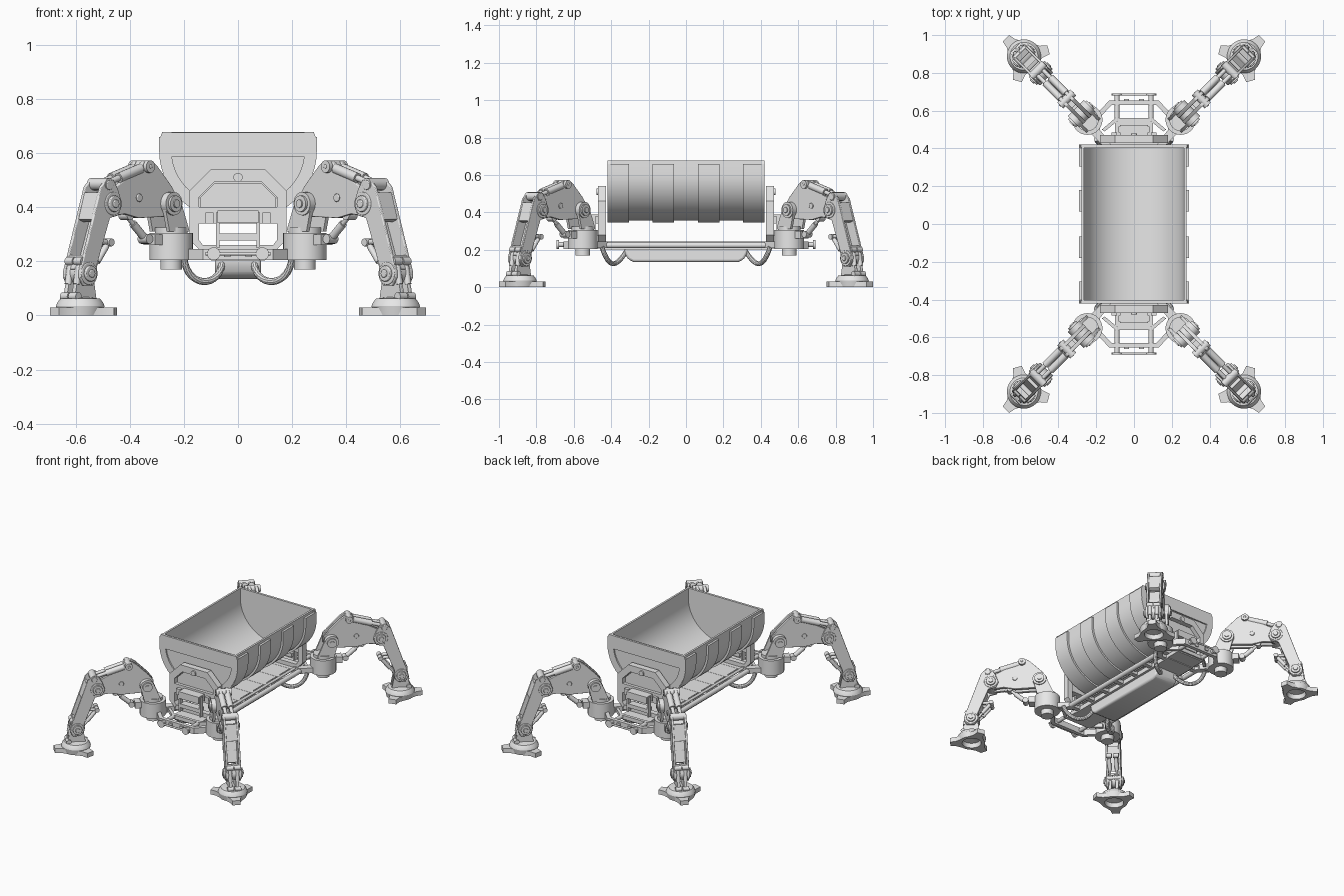
import bpy, bmesh, math
from mathutils import Vector, Matrix

cube = bpy.data.objects.get("Cube")
if cube:
    bpy.data.objects.remove(cube, do_unlink=True)

GREY = (0.8, 0.8, 0.8, 1)
mat = bpy.data.materials.new("plain grey")
mat.use_nodes = True
mat.diffuse_color = GREY
mat.node_tree.nodes["Principled BSDF"].inputs["Base Color"].default_value = GREY


def prism(bm, pts, a, b, axis="y"):
    """Extrude an outline from a to b along an axis."""
    put = {"y": lambda u, v, w: (u, w, v), "z": lambda u, v, w: (u, v, w),
           "x": lambda u, v, w: (w, u, v)}[axis]
    lo = [bm.verts.new(put(u, v, a)) for u, v in pts]
    hi = [bm.verts.new(put(u, v, b)) for u, v in pts]
    n = len(pts)
    bm.faces.new(lo)
    bm.faces.new(hi[::-1])
    for i in range(n):
        j = (i + 1) % n
        bm.faces.new((lo[i], hi[i], hi[j], lo[j]))


def box(bm, c, s):
    m = Matrix.Translation(c) @ Matrix.Diagonal((*s, 1))
    bmesh.ops.create_cube(bm, size=1, matrix=m)


def rod(bm, p, q, r, n=16):
    p, q = Vector(p), Vector(q)
    rot = (q - p).to_track_quat("Z", "Y").to_matrix().to_4x4()
    bmesh.ops.create_cone(bm, cap_ends=True, segments=n, radius1=r, radius2=r,
                          depth=(q - p).length, matrix=Matrix.Translation((p + q) / 2) @ rot)


def path(bm, pts, r):
    for p, q in zip(pts, pts[1:]):
        rod(bm, p, q, r, 10)
        bmesh.ops.create_uvsphere(bm, u_segments=10, v_segments=6, radius=r,
                                  matrix=Matrix.Translation(q))


def lathe(bm, prof, c, n=28):
    rings = [[bm.verts.new((c + r * math.cos(math.tau * i / n), r * math.sin(math.tau * i / n), z))
              for i in range(n)] for r, z in prof]
    for a, b in zip(rings, rings[1:] + rings[:1]):
        for i in range(n):
            j = (i + 1) % n
            bm.faces.new((a[i], a[j], b[j], b[i]))


def joint(bm, r, z, size, w):
    """Stepped pivot across a leg."""
    for k, extra in ((1, 0), (0.7, 0.01), (0.35, 0.016)):
        rod(bm, (r, -w - extra, z), (r, w + extra, z), size * k, 24)


def piston(bm, p, q, r, y=0.0):
    p, q = Vector((p[0], y, p[1])), Vector((q[0], y, q[1]))
    rod(bm, p, q, r * 0.6)
    rod(bm, p.lerp(q, 0.12), p.lerp(q, 0.65), r)
    for e in (p, q):
        rod(bm, e - Vector((0, r * 1.5, 0)), e + Vector((0, r * 1.5, 0)), r * 1.2)


def mesh_of(name, bm):
    bmesh.ops.recalc_face_normals(bm, faces=bm.faces[:])
    me = bpy.data.meshes.new(name)
    bm.to_mesh(me)
    bm.free()
    me.materials.append(mat)
    me.shade_smooth()
    me.set_sharp_from_angle(angle=math.radians(32))
    return me


def place(name, me, matrix=Matrix(), bevel=0):
    ob = bpy.data.objects.new(name, me)
    bpy.context.collection.objects.link(ob)
    ob.matrix_world = matrix
    if bevel:
        m = ob.modifiers.new("bevel", "BEVEL")
        m.width, m.segments, m.limit_method = bevel, 3, "ANGLE"


TOP = 0.677


def trough(rx, top, bottom, lean=0.0, n=28):
    """U shaped cross-section from one rim to the other."""
    mid = 0.605
    arc = [(rx * math.cos(math.pi * i / n), mid - (mid - bottom) * math.sin(math.pi * i / n))
           for i in range(n + 1)]
    return [(rx - lean, top), (rx, top - 0.025)] + arc + [(-rx, top - 0.025), (lean - rx, top)]


# Hopper shell, end walls with recessed panels, and ribs
bm = bmesh.new()
prism(bm, trough(0.277, TOP, 0.357) + trough(0.264, TOP, 0.37)[::-1], -0.41, 0.41)
for s in (-1, 1):
    prism(bm, trough(0.288, TOP, 0.352, 0.01), s * 0.403, s * 0.411)
    prism(bm, trough(0.29, TOP, 0.35, 0.01) + trough(0.245, TOP, 0.395)[::-1], s * 0.408, s * 0.42)
    box(bm, (0, s * 0.414, 0.632), (0.5, 0.012, 0.088))
place("hopper", mesh_of("hopper", bm))
bm = bmesh.new()
for y in (-0.362, -0.122, 0.122, 0.362):
    prism(bm, trough(0.291, 0.66, 0.345) + trough(0.274, 0.66, 0.36)[::-1], y - 0.057, y + 0.057)
place("hopper_ribs", mesh_of("hopper_ribs", bm))

# Lower deck with side rails and cross bars
bm = bmesh.new()
box(bm, (0, 0, 0.218), (0.2, 0.9, 0.03))
for s in (-1, 1):
    rod(bm, (s * 0.16, -0.46, 0.225), (s * 0.16, 0.46, 0.225), 0.016)
    rod(bm, (s * 0.125, -0.42, 0.235), (s * 0.125, 0.42, 0.235), 0.009)
for i in range(7):
    box(bm, (0, -0.42 + 0.14 * i, 0.222), (0.32, 0.03, 0.024))
place("lower_deck", mesh_of("lower_deck", bm))

# Belly pod with rounded ends
bm = bmesh.new()
end = [(0.33, 0.21), (0.326, 0.18), (0.31, 0.15), (0.28, 0.135)]
prism(bm, end + [(-y, z) for y, z in end[::-1]], -0.085, 0.085, "x")
place("belly_pod", mesh_of("belly_pod", bm), bevel=0.012)

# End assemblies, modelled at +y and turned for the front
bm = bmesh.new()
outer = [(0.14, 0.24), (0.18, 0.28), (0.18, 0.46), (0.10, 0.54)]
inner = [(0.13, 0.26), (0.145, 0.28), (0.145, 0.435), (0.085, 0.495)]
mirror = lambda half: half + [(-x, z) for x, z in half[::-1]]
prism(bm, mirror(outer) + mirror(inner)[::-1], 0.428, 0.47)
box(bm, (0, 0.45, 0.245), (0.28, 0.036, 0.03))
prism(bm, mirror([(0.14, 0.395), (0.14, 0.435), (0.085, 0.49)]), 0.428, 0.445)
box(bm, (0, 0.45, 0.37), (0.29, 0.03, 0.06))
rod(bm, (0, 0.43, 0.51), (0, 0.478, 0.51), 0.017)
box(bm, (0, 0.485, 0.365), (0.15, 0.08, 0.045))
box(bm, (0, 0.49, 0.29), (0.145, 0.05, 0.025))
for s in (-1, 1):
    box(bm, (s * 0.075, 0.5, 0.315), (0.012, 0.03, 0.13))
    box(bm, (s * 0.105, 0.46, 0.36), (0.03, 0.05, 0.04))
arch_mesh = mesh_of("end_arch", bm)

bm = bmesh.new()
out = [(0.205, 0.48), (0.205, 0.575), (0.13, 0.655)]
inn = [(0.18, 0.48), (0.18, 0.565), (0.118, 0.63)]
prism(bm, mirror(out) + mirror(inn)[::-1], 0.205, 0.245, "z")
prism(bm, mirror([(0.17, 0.5), (0.1, 0.56)]) + mirror([(0.155, 0.49), (0.095, 0.54)])[::-1],
      0.215, 0.24, "z")
box(bm, (0, 0.5, 0.22), (0.2, 0.1, 0.025))
rod(bm, (-0.12, 0.685, 0.228), (0.12, 0.685, 0.228), 0.006)
for s in (-1, 1):
    rod(bm, (s * 0.09, 0.54, 0.228), (s * 0.09, 0.685, 0.228), 0.013)
    rod(bm, (s * 0.09, 0.68, 0.228), (s * 0.09, 0.692, 0.228), 0.024)
    box(bm, (s * 0.04, 0.657, 0.226), (0.025, 0.01, 0.018))
    prism(bm, [(s * 0.12, 0.42), (s * 0.17, 0.42), (s * 0.26, 0.51), (s * 0.22, 0.55)],
          0.21, 0.245, "z")
bumper_mesh = mesh_of("bumper", bm)

bm = bmesh.new()
for s in (-1, 1):
    ctrl = [Vector(p) for p in ((s * 0.2, 0.45, 0.215), (s * 0.19, 0.41, 0.1),
                                (s * 0.07, 0.38, 0.1), (s * 0.06, 0.32, 0.19))]
    pts = []
    for i in range(15):
        t = i / 14
        u = 1 - t
        pts.append(ctrl[0] * u**3 + ctrl[1] * 3 * u * u * t + ctrl[2] * 3 * u * t * t + ctrl[3] * t**3)
    path(bm, pts, 0.013)
hose_mesh = mesh_of("hoses", bm)
for side, turn in (("back", 0), ("front", math.pi)):
    m = Matrix.Rotation(turn, 4, "Z")
    place(side + "_arch", arch_mesh, m)
    place(side + "_bumper", bumper_mesh, m)
    place(side + "_hoses", hose_mesh, m)

# Leg parts, with x pointing outward from the hip axis
HIP, APEX, KNEE, ANKLE = 0.044, 0.155, 0.35, 0.475
leg = {}
bm = bmesh.new()
rod(bm, (0, 0, 0.205), (0, 0, 0.305), 0.08, 32)
rod(bm, (0, 0, 0.17), (0, 0, 0.21), 0.04, 24)
rod(bm, (0, 0, 0.3), (0, 0, 0.325), 0.06, 32)
for s in (-1, 1):
    prism(bm, [(-0.045, 0.31), (0.06, 0.31), (0.085, 0.41), (0.065, 0.45), (0.025, 0.45), (0, 0.42)],
          s * 0.036, s * 0.052)
box(bm, (0.09, 0, 0.28), (0.05, 0.06, 0.04))
joint(bm, HIP, 0.413, 0.043, 0.06)
leg["hip"] = mesh_of("hip", bm)

bm = bmesh.new()
for s in (-1, 1):
    prism(bm, [(0, 0.385), (0, 0.44), (0.03, 0.48), (0.105, 0.555), (0.13, 0.572), (0.175, 0.568),
               (0.205, 0.535), (0.35, 0.46), (0.39, 0.42), (0.38, 0.385), (0.34, 0.368),
               (0.27, 0.375), (0.2, 0.36), (0.06, 0.365)], s * 0.012, s * 0.032)
    rod(bm, (0.2, s * 0.03, 0.435), (0.2, s * 0.038, 0.435), 0.015)
box(bm, (0.19, 0, 0.455), (0.18, 0.03, 0.1))
joint(bm, APEX, 0.55, 0.022, 0.035)
leg["thigh"] = mesh_of("thigh", bm)

# Shin plates with webs that leave a gap on the outer side
bm = bmesh.new()
for s in (-1, 1):
    prism(bm, [(0.345, 0.5), (0.385, 0.5), (0.412, 0.475), (0.517, 0.17), (0.52, 0.14), (0.5, 0.11),
               (0.455, 0.11), (0.432, 0.14), (0.432, 0.19), (0.365, 0.36), (0.32, 0.37),
               (0.303, 0.41), (0.32, 0.46)], s * 0.034, s * 0.047)
prism(bm, [(0.4, 0.45), (0.418, 0.455), (0.45, 0.355), (0.425, 0.345)], -0.036, 0.036)
prism(bm, [(0.47, 0.215), (0.497, 0.225), (0.515, 0.17), (0.485, 0.18)], -0.036, 0.036)
prism(bm, [(0.375, 0.355), (0.39, 0.36), (0.445, 0.21), (0.43, 0.2)], -0.036, 0.036)
rod(bm, (0.37, -0.052, 0.482), (0.37, 0.052, 0.482), 0.018)
joint(bm, KNEE, 0.413, 0.043, 0.05)
joint(bm, ANKLE, 0.155, 0.042, 0.05)
leg["shin"] = mesh_of("shin", bm)

bm = bmesh.new()
for y in (-0.02, 0.02):
    piston(bm, (APEX, 0.55), (0.37, 0.485), 0.019, y)
piston(bm, (0.135, 0.283), (0.235, 0.37), 0.015)
for y in (-0.022, 0.022):
    piston(bm, (0.35, 0.27), (0.44, 0.16), 0.012, y)
    rod(bm, (0.35, y, 0.27), (0.42, y, 0.275), 0.01)
    piston(bm, (0.5, 0.2), (0.525, 0.07), 0.013, y)
leg["pistons"] = mesh_of("pistons", bm)

# Foot ring, three toes and the ankle fork
bm = bmesh.new()
lathe(bm, [(0.06, 0), (0.083, 0), (0.09, 0.035), (0.085, 0.048), (0.074, 0.062), (0.03, 0.068),
           (0.001, 0.068), (0.001, 0.04), (0.055, 0.03)], ANKLE)
for k in range(3):
    turn = Matrix.Rotation(math.tau * k / 3, 2)
    outline = [(0.06, -0.055), (0.095, -0.032), (0.135, -0.024), (0.135, 0.024), (0.095, 0.032), (0.06, 0.055)]
    prism(bm, [turn @ Vector(p) + Vector((ANKLE, 0)) for p in outline], 0, 0.03, "z")
for s in (-1, 1):
    prism(bm, [(0.42, 0.06), (0.535, 0.06), (0.515, 0.15), (0.49, 0.185), (0.46, 0.185), (0.437, 0.15)],
          s * 0.012, s * 0.03)
leg["foot"] = mesh_of("foot", bm)

# Four legs, splayed diagonally
for sy, fb in ((-1, "front"), (1, "back")):
    for sx, lr in ((-1, "right"), (1, "left")):
        m = Matrix.Translation((sx * 0.247, sy * 0.552, 0)) @ Matrix.Rotation(math.atan2(sy, sx), 4, "Z")
        for part, me in leg.items():
            place(f"{fb}_{lr}_{part}", me, m, 0.003 if part in ("thigh", "shin") else 0)
